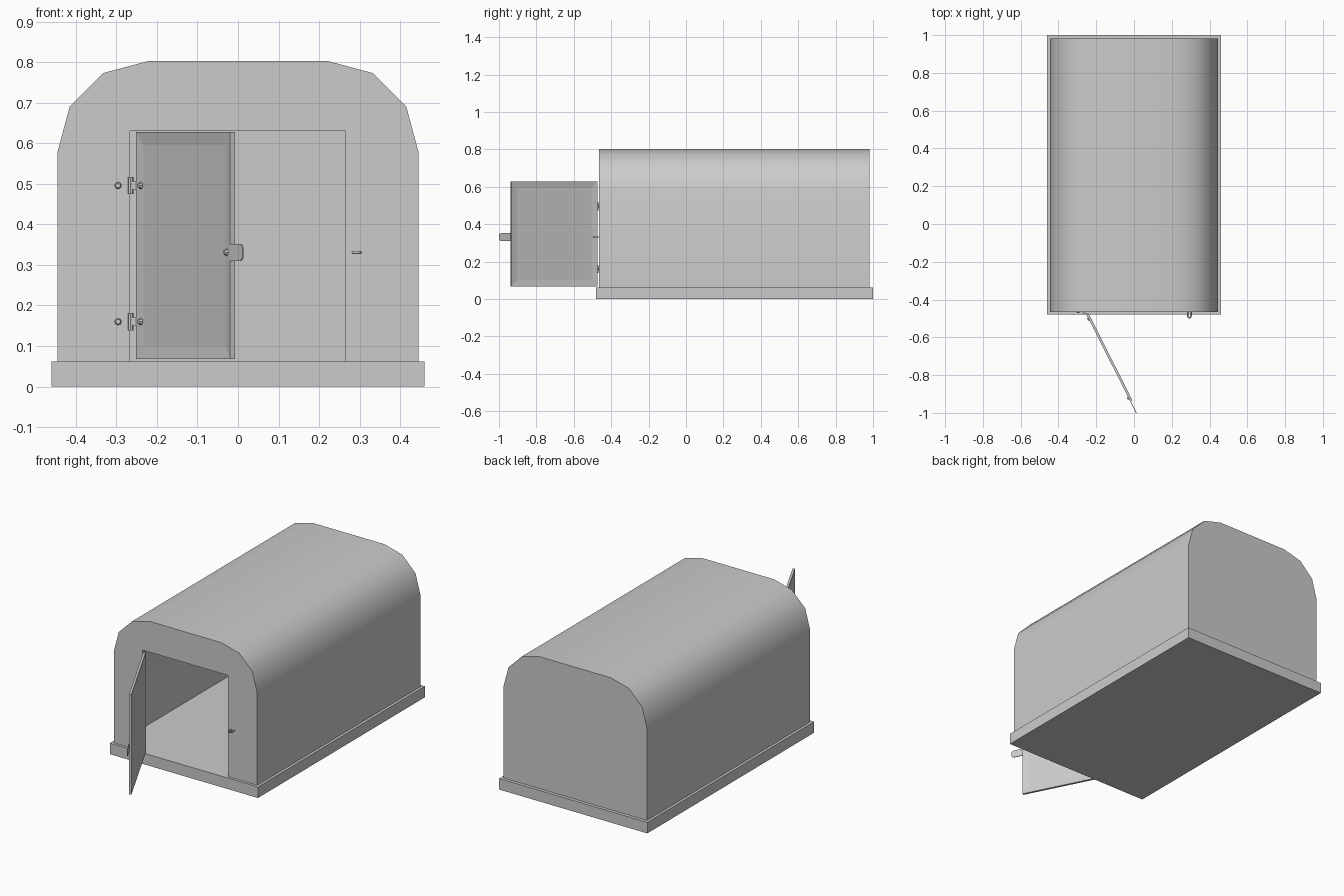
import bpy, bmesh, math
from mathutils import Matrix, Vector

old = bpy.data.objects.get("Cube")
if old:
    bpy.data.objects.remove(old, do_unlink=True)

grey = bpy.data.materials.new("plain grey")
grey.use_nodes = True
grey.diffuse_color = (0.6, 0.6, 0.6, 1)
grey.node_tree.nodes["Principled BSDF"].inputs["Base Color"].default_value = (0.6, 0.6, 0.6, 1)


def finish(name, bm, matrix=Matrix()):
    bmesh.ops.recalc_face_normals(bm, faces=bm.faces)
    mesh = bpy.data.meshes.new(name)
    bm.to_mesh(mesh)
    bm.free()
    mesh.materials.append(grey)
    obj = bpy.data.objects.new(name, mesh)
    bpy.context.collection.objects.link(obj)
    obj.matrix_world = matrix
    return obj


def make_box(lo, hi):
    bm = bmesh.new()
    bmesh.ops.create_cube(bm, size=1)
    lo, hi = Vector(lo), Vector(hi)
    bmesh.ops.scale(bm, vec=hi - lo, verts=bm.verts)
    bmesh.ops.translate(bm, vec=(lo + hi) / 2, verts=bm.verts)
    return bm


def prism(name, outline, y0, y1, matrix=Matrix()):
    """Extrude an (x, z) outline along y."""
    bm = bmesh.new()
    face = bm.faces.new([bm.verts.new((x, y0, z)) for x, z in outline])
    out = bmesh.ops.extrude_face_region(bm, geom=[face])
    verts = [g for g in out["geom"] if isinstance(g, bmesh.types.BMVert)]
    bmesh.ops.translate(bm, vec=(0, y1 - y0, 0), verts=verts)
    return finish(name, bm, matrix)


def cylinder(name, r1, r2, depth, matrix, sides=8):
    bm = bmesh.new()
    bmesh.ops.create_cone(bm, cap_ends=True, segments=sides, radius1=r1, radius2=r2, depth=depth)
    return finish(name, bm, matrix)


def cut(target, cutter):
    mod = target.modifiers.new("cut", 'BOOLEAN')
    mod.operation = 'DIFFERENCE'
    mod.solver = 'EXACT'
    mod.object = cutter
    bpy.context.view_layer.objects.active = target
    bpy.ops.object.modifier_apply(modifier=mod.name)
    bpy.data.objects.remove(cutter, do_unlink=True)


def arch(half, eave, top, floor):
    """Straight walls with a flat-topped rounded roof."""
    r = top - eave
    arc = [(half - r + r * math.cos(a), eave + r * math.sin(a))
           for a in (math.radians(30 * i) for i in range(4))]
    side = [(half, floor)] + arc
    return side + [(-x, z) for x, z in reversed(side)]


# Base slab
BASE = 0.062
finish("base_slab", make_box((-0.46, -0.48, 0), (0.46, 1, BASE)))

# Hollow shelter shell with a doorway
FRONT, BACK, WALL = -0.465, 0.982, 0.018
shell = prism("shelter_shell", arch(0.445, 0.58, 0.803, BASE), FRONT, BACK)
cut(shell, prism("inner_cutter", arch(0.445 - WALL, 0.58, 0.803 - WALL, 0), FRONT + WALL, BACK - WALL))
cut(shell, finish("doorway_cutter", make_box((-0.267, -0.6, 0), (0.265, -0.4, 0.63))))
bpy.ops.object.select_all(action='DESELECT')
shell.select_set(True)
bpy.context.view_layer.objects.active = shell
bpy.ops.object.shade_smooth_by_angle(angle=math.radians(40))

# Open door with a recessed panel on both sides
LENGTH, HALF = 0.515, 0.0065
hang = Matrix.Translation((-0.246, -0.477, 0)) @ Matrix.Rotation(math.radians(-63.2), 4, 'Z')
bm = make_box((0, -HALF, 0.068), (LENGTH, HALF, 0.628))
bm.normal_update()
sides = [f for f in bm.faces if abs(f.normal.y) > 0.9]
bmesh.ops.inset_individual(bm, faces=sides, thickness=0.047, depth=-0.004)
finish("door", bm, hang)

# Latch tongue with rounded end
tip, mid, r = 0.583, 0.331, 0.021
tongue = [(LENGTH - 0.003, mid - r)]
for sign in (-1, 1):
    corner = [(tip - 0.014 + 0.014 * math.sin(a), mid + sign * (r - 0.014 + 0.014 * math.cos(a)))
              for a in (math.radians(30 * i) for i in range(4))]
    tongue += corner if sign < 0 else corner[::-1]
tongue.append((LENGTH - 0.003, mid + r))
prism("latch_tongue", tongue, -HALF, -HALF + 0.003, hang)

# Hinges, bolts and latch bolt
outward = Matrix.Rotation(math.radians(90), 4, 'X')


def bolt(name, x, y, z, frame=Matrix()):
    cylinder(name, 0.009, 0.006, 0.008, frame @ Matrix.Translation((x, y - 0.003, z)) @ outward)


for label, z in (("lower", 0.16), ("upper", 0.496)):
    bolt(label + "_wall_bolt", -0.296, FRONT, z)
    bolt(label + "_door_bolt", 0.026, -HALF, z, hang)
    cylinder(label + "_hinge_barrel", 0.007, 0.007, 0.043, Matrix.Translation((-0.265, -0.474, z)))
    finish(label + "_hinge_link", make_box((-0.265, -0.479, z - 0.01), (-0.246, -0.475, z + 0.01)))
bolt("latch_bolt", 0.495, -HALF, mid, hang)

# Staple beside the doorway
curve = bpy.data.curves.new("staple", 'CURVE')
curve.dimensions = '3D'
curve.bevel_depth = 0.004
curve.bevel_resolution = 1
arc = [(0.293 + 0.009 * math.cos(a), -0.487 - 0.009 * math.sin(a))
       for a in (math.radians(30 * i) for i in range(7))]
path = [(0.302, FRONT + 0.004)] + arc + [(0.284, FRONT + 0.004)]
spline = curve.splines.new('POLY')
spline.points.add(len(path) - 1)
for p, (x, y) in zip(spline.points, path):
    p.co = (x, y, mid, 1)
curve.materials.append(grey)
bpy.context.collection.objects.link(bpy.data.objects.new("staple", curve))
